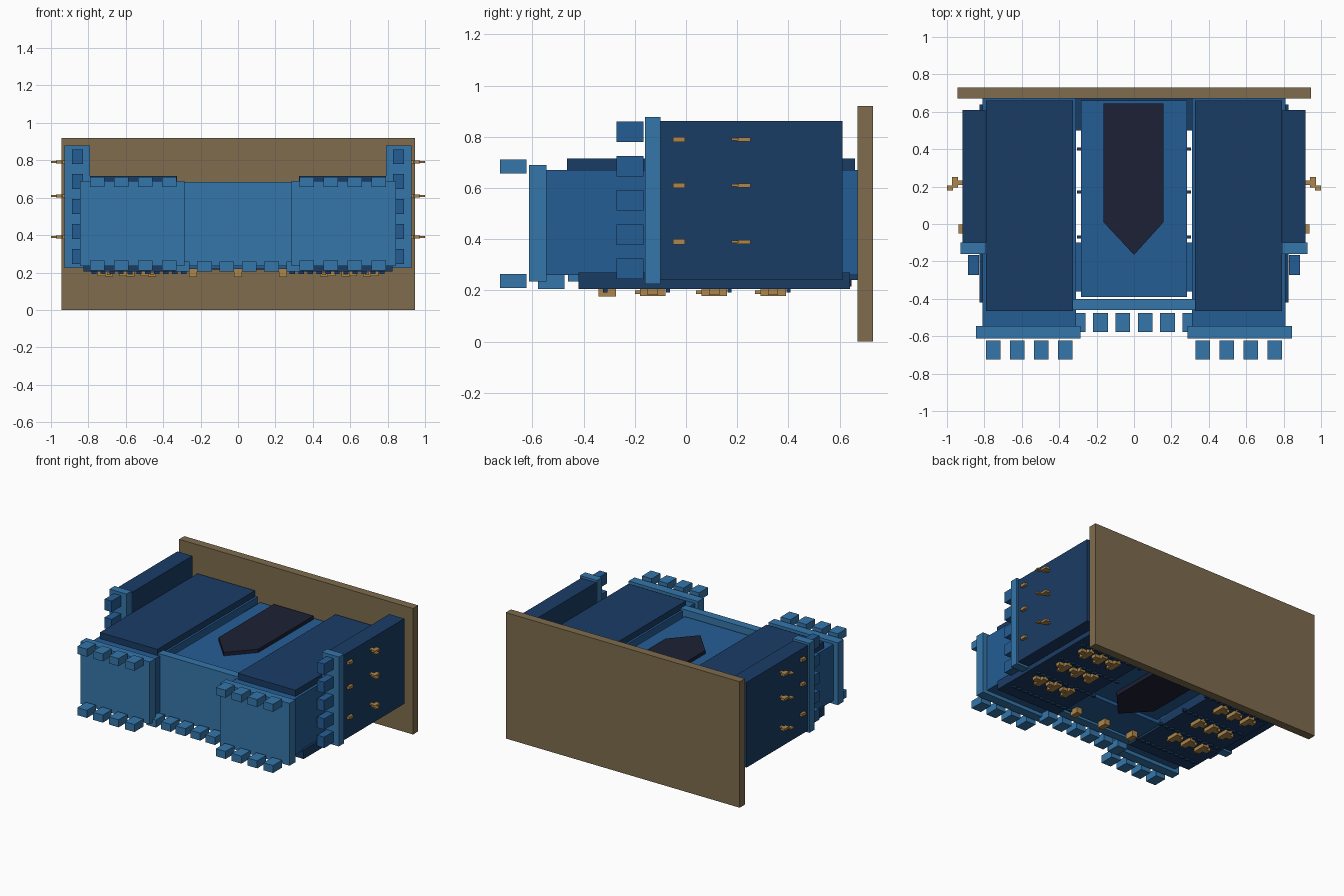
import bpy, bmesh

if "Cube" in bpy.data.objects:
    bpy.data.objects.remove(bpy.data.objects["Cube"])

def material(name, rgb):
    m = bpy.data.materials.new(name)
    m.diffuse_color = (*rgb, 1)
    m.use_nodes = True
    m.node_tree.nodes["Principled BSDF"].inputs["Base Color"].default_value = m.diffuse_color
    return m

TRIM = material("light_blue", (0.035, 0.18, 0.40))
WALL = material("wall_blue", (0.018, 0.11, 0.30))
DEEP = material("deep_blue", (0.010, 0.045, 0.13))
DOOR = material("door_dark", (0.012, 0.015, 0.035))
EARTH = material("board_brown", (0.21, 0.15, 0.075))
GOLD = material("gold", (0.42, 0.24, 0.07))

def finish(name, bm, mat):
    bmesh.ops.recalc_face_normals(bm, faces=bm.faces)
    me = bpy.data.meshes.new(name)
    bm.to_mesh(me)
    bm.free()
    me.materials.append(mat)
    ob = bpy.data.objects.new(name, me)
    bpy.context.collection.objects.link(ob)
    return ob

def boxes(name, mat, spans, mirror=False):
    """One object from boxes given as ((x0,x1),(y0,y1),(z0,z1))."""
    bm = bmesh.new()
    for span in spans:
        for s in ((1, -1) if mirror else (1,)):
            cube = bmesh.ops.create_cube(bm, size=1)["verts"]
            for v in cube:
                p = [(a + b) / 2 + c * (b - a) for c, (a, b) in zip(v.co, span)]
                v.co = (p[0] * s, p[1], p[2])
    return finish(name, bm, mat)

def around(c, half):
    return (c - half, c + half)

# ground board that the castle's foot stands against
boxes("ground_board", EARTH, [((-0.945, 0.945), (0.67, 0.73), (0, 0.92))])

# pair of towers with inset back and front panels
boxes("tower_bodies", WALL, [((0.31, 0.81), (-0.545, 0.67), (0.26, 0.67))], True)
boxes("tower_top_panels", DEEP, [((0.325, 0.79), (-0.465, 0.66), (0.66, 0.715))], True)
boxes("tower_under_panels", DEEP, [((0.31, 0.825), (-0.42, 0.64), (0.205, 0.27))], True)
boxes("tower_caps", TRIM, [((0.285, 0.845), (-0.612, -0.545), (0.235, 0.69))], True)
boxes("tower_merlons", TRIM,
      [(around(0.368 + 0.128 * i, 0.039), (-0.725, -0.622), z)
       for i in range(4) for z in ((0.21, 0.265), (0.657, 0.712))], True)

# gate wall between the towers
boxes("gate_wall", WALL, [((-0.283, 0.283), (-0.39, 0.66), (0.245, 0.64))])
boxes("gate_foot", DEEP, [((-0.315, 0.315), (0.5, 0.67), (0.24, 0.62))])
boxes("gate_lintel", WALL, [((-0.312, 0.312), (-0.36, -0.1), (0.22, 0.3))])
boxes("gate_cap", TRIM, [((-0.345, 0.345), (-0.46, -0.40), (0.235, 0.685))])
boxes("gate_merlons", TRIM,
      [(around(0.06 + 0.119 * i, 0.039), (-0.577, -0.475), (0.205, 0.26))
       for i in range(3)], True)

# pointed door running through the gate wall
bm = bmesh.new()
outline = [(-0.163, 0.645), (0.158, 0.645), (0.158, 0.01), (0, -0.165), (-0.163, 0.01)]
face = bm.faces.new([bm.verts.new((x, y, 0.215)) for x, y in outline])
top = bmesh.ops.extrude_face_region(bm, geom=[face])["geom"]
for v in top:
    if isinstance(v, bmesh.types.BMVert):
        v.co.z = 0.665
finish("gate_door", bm, DOOR)

# side wings
boxes("wing_walls", DEEP, [((0.795, 0.917), (-0.10, 0.61), (0.24, 0.862))], True)
boxes("wing_caps", TRIM, [((0.79, 0.927), (-0.16, -0.10), (0.225, 0.878))], True)
boxes("wing_merlons", WALL,
      [((0.83, 0.887), (-0.272, -0.165), around(0.285 + 0.1335 * i, 0.04))
       for i in range(5)], True)

# rows of small stones across the tower fronts
boxes("stone_courses", DEEP,
      [(around(0.29 + 0.048 * i, 0.014), around(y, 0.008), (0.192, 0.21))
       for y in (-0.315, -0.07, 0.17, 0.40) for i in range(11)], True)

# window slits on the wings, and above the door
boxes("wing_windows", GOLD,
      [((0.915, 0.937), around(-0.027, 0.023), around(z, 0.01))
       for z in (0.39, 0.61, 0.79)], True)
boxes("gate_windows", GOLD,
      [(around(x, 0.022), around(-0.308, 0.034), (0.177, 0.25)) for x in (-0.24, 0, 0.24)])

# wall torches: bracket, cup and tip on the wings
torches = []
for z in (0.39, 0.61, 0.79):
    torches += [((0.915, 0.95), around(0.22, 0.012), around(z, 0.006)),
                ((0.94, 0.972), (0.195, 0.252), around(z, 0.008)),
                ((0.968, 1.0), (0.178, 0.205), around(z, 0.005))]
boxes("wing_torches", GOLD, torches, True)

# clusters of torches on the tower fronts: wide cup with narrow tip
clusters = []
for y in (0.33, 0.10, -0.14):
    for x in (0.46, 0.575, 0.69):
        clusters += [(around(x, 0.022), (y - 0.04, y + 0.06), (0.178, 0.206)),
                     (around(x + 0.04, 0.02), (y - 0.01, y + 0.03), (0.182, 0.206)),
                     (around(x, 0.01), (y - 0.06, y - 0.04), (0.186, 0.2))]
boxes("tower_torches", GOLD, clusters, True)
